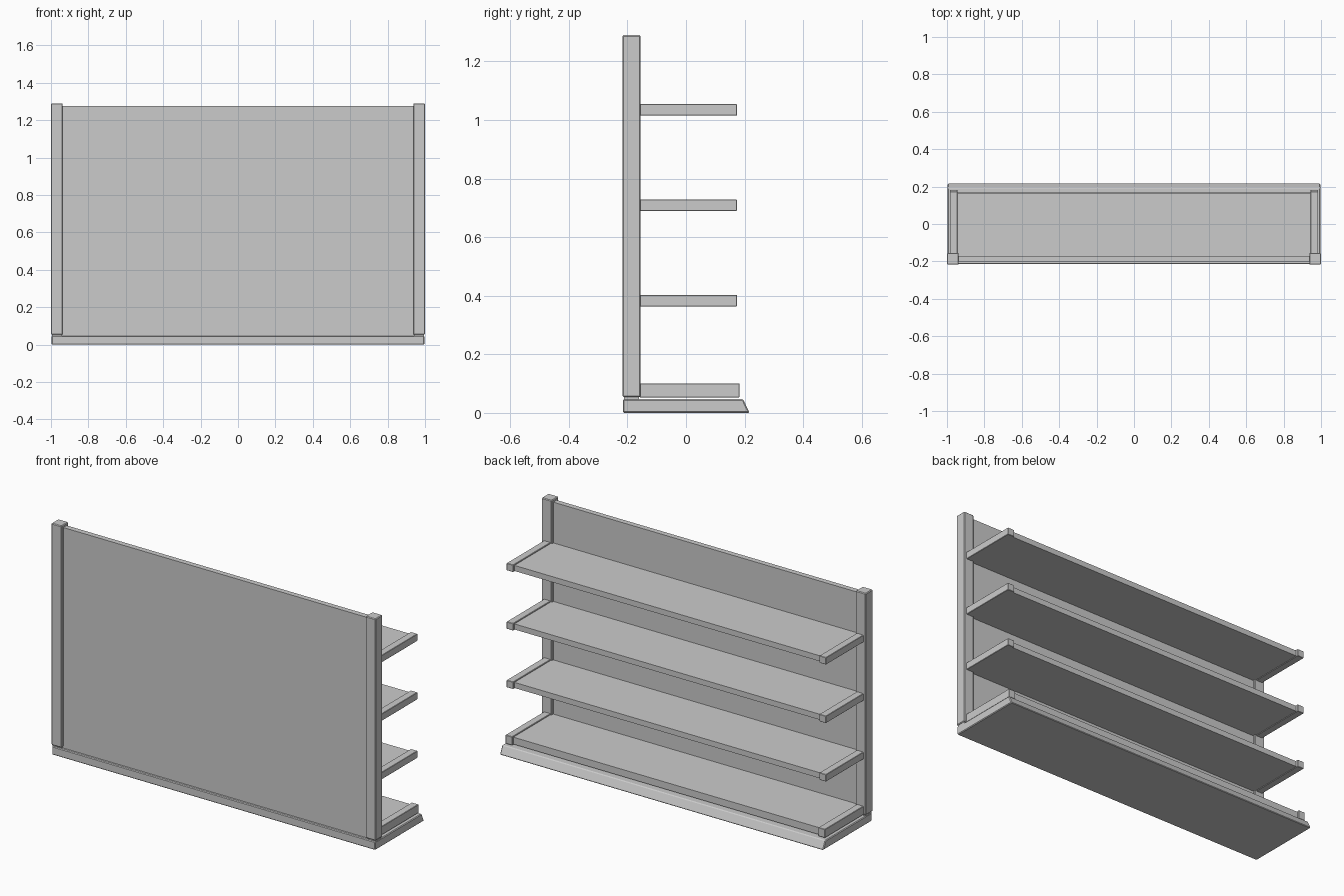
import bpy, bmesh

if "Cube" in bpy.data.objects:
    bpy.data.objects.remove(bpy.data.objects["Cube"])


def finish(name, bm, bevel):
    bmesh.ops.recalc_face_normals(bm, faces=bm.faces)
    me = bpy.data.meshes.new(name)
    bm.to_mesh(me)
    bm.free()
    ob = bpy.data.objects.new(name, me)
    bpy.context.collection.objects.link(ob)
    if bevel:
        m = ob.modifiers.new("edge", 'BEVEL')
        m.width = bevel
        m.segments = 1
    return ob


def prism(name, x0, x1, profile, bevel=0.0):
    """Extrude a y-z profile along x."""
    bm = bmesh.new()
    face = bm.faces.new([bm.verts.new((x0, y, z)) for y, z in profile])
    ext = bmesh.ops.extrude_face_region(bm, geom=[face])
    for v in ext["geom"]:
        if isinstance(v, bmesh.types.BMVert):
            v.co.x = x1
    return finish(name, bm, bevel)


def box(name, x, y, z, bevel=0.0):
    return prism(name, x[0], x[1],
                 [(y[0], z[0]), (y[1], z[0]), (y[1], z[1]), (y[0], z[1])], bevel)


def box_pair(name, x, y, z, bevel=0.0):
    """Matching boxes on the left and right."""
    box(name + "_right", x, y, z, bevel)
    box(name + "_left", (-x[1], -x[0]), y, z, bevel)


# plinth with sloped kick edge
prism("plinth", -0.997, 0.997,
      [(-0.215, 0), (0.217, 0), (0.195, 0.047), (-0.215, 0.047)], 0.004)

# upright posts on small inset feet
box_pair("post", (0.937, 1.0), (-0.217, -0.155), (0.054, 1.29), 0.004)
box_pair("post_foot", (0.942, 0.995), (-0.211, -0.161), (0.04, 0.06))

# back panel
box("back_panel", (-0.945, 0.945), (-0.2, -0.17), (0.045, 1.276))

# shelves with end brackets: bottom z, top z, front y
levels = [(0.053, 0.101, 0.183), (0.363, 0.403, 0.174),
          (0.689, 0.729, 0.174), (1.015, 1.055, 0.174)]
for i, (z0, z1, front) in enumerate(levels):
    box_pair(f"bracket_{i}", (0.944, 0.985), (-0.158, front), (z0, z1), 0.002)
    box(f"shelf_{i}", (-0.95, 0.95), (-0.172, front - 0.011),
        (z0 + 0.003, z1 - 0.006))
